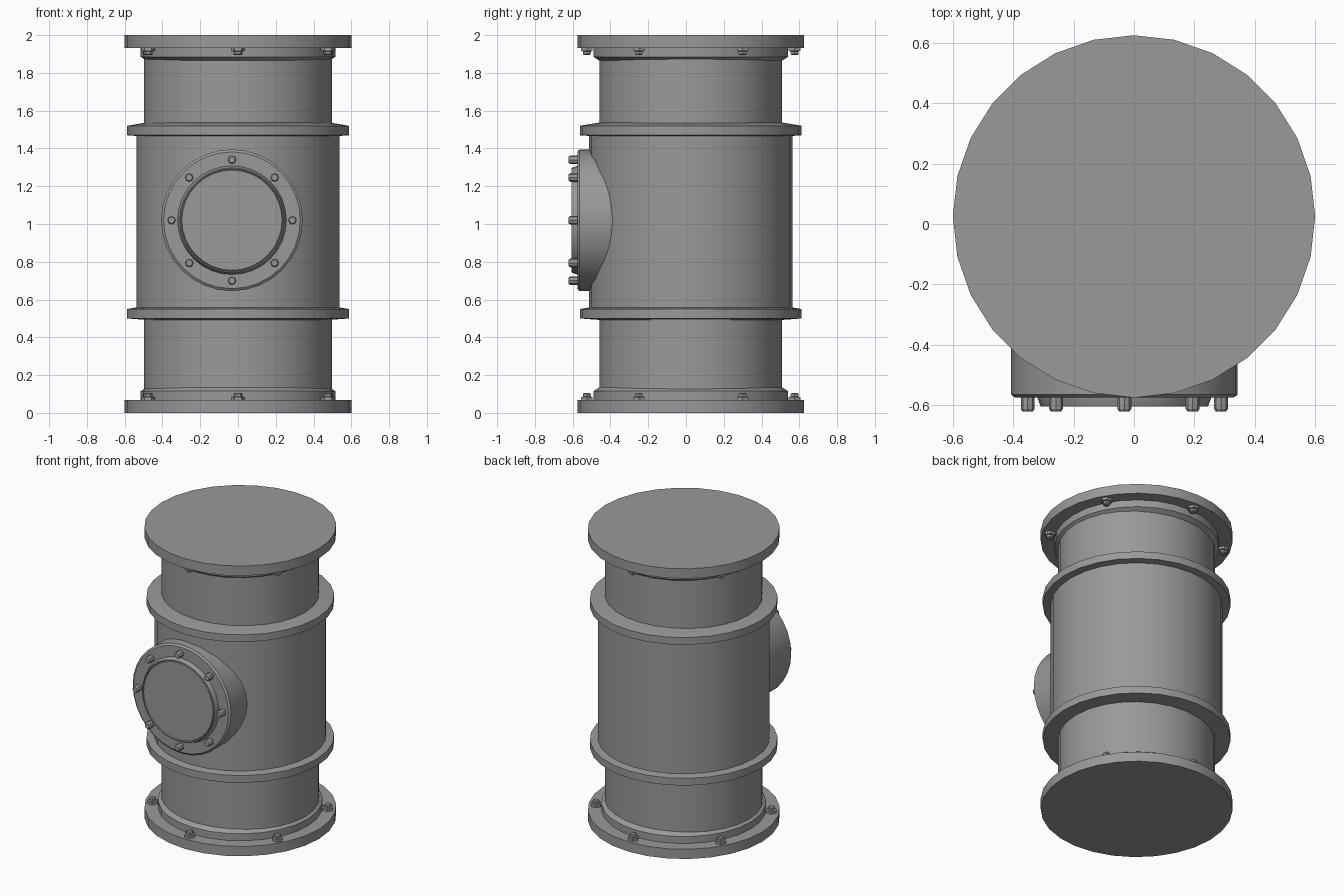
import bpy, bmesh
from math import sin, cos, pi, radians
from mathutils import Matrix

if "Cube" in bpy.data.objects:
    bpy.data.objects.remove(bpy.data.objects["Cube"])

CENTRE = Matrix.Translation((0, 0.025, 0))

# Dark grey cast metal
metal = bpy.data.materials.new("dark_metal")
metal.diffuse_color = (0.32, 0.32, 0.32, 1)
metal.use_nodes = True
metal.node_tree.nodes["Principled BSDF"].inputs["Base Color"].default_value = metal.diffuse_color


def lathe(name, profile, sides, matrix=CENTRE):
    """Revolve (radius, height) points around z; both ends are capped."""
    bm = bmesh.new()
    rings = [[bm.verts.new((r * cos(2 * pi * i / sides), r * sin(2 * pi * i / sides), z))
              for i in range(sides)] for r, z in profile]
    for a, b in zip(rings, rings[1:]):
        for i in range(sides):
            j = (i + 1) % sides
            bm.faces.new((a[i], a[j], b[j], b[i]))
    bm.faces.new(rings[0])
    bm.faces.new(rings[-1])
    bm.transform(matrix)
    bmesh.ops.recalc_face_normals(bm, faces=bm.faces[:])
    mesh = bpy.data.meshes.new(name)
    bm.to_mesh(mesh)
    bm.free()
    mesh.materials.append(metal)
    obj = bpy.data.objects.new(name, mesh)
    bpy.context.collection.objects.link(obj)
    return obj


# Main barrel and the narrower, slightly oval pipe running through it
lathe("pipe", [(0.493, 0.03), (0.493, 1.97)], 28, CENTRE @ Matrix.Diagonal((1.008, 0.98, 1, 1)))
lathe("barrel", [(0.538, 0.53), (0.538, 1.5)], 28)

# Bevelled bands at both ends of the barrel
for name, z in (("lower_band", 0.53), ("upper_band", 1.5)):
    lathe(name, [(0.48, z - 0.038), (0.587, z - 0.03),
                 (0.587, z + 0.02), (0.48, z + 0.038)], 28)

# End flanges with collar and six bolts, the top one mirrored
flip = Matrix.Translation((0, 0, 2)) @ Matrix.Scale(-1, 4, (0, 0, 1))
for end, m in (("bottom", CENTRE), ("top", CENTRE @ flip)):
    lathe(end + "_flange", [(0.6, 0), (0.6, 0.067)], 28, m)
    lathe(end + "_collar", [(0.515, 0.05), (0.515, 0.115), (0.485, 0.135)], 28, m)
    for k in range(6):
        a = radians(30 + 60 * k)
        lathe(f"{end}_bolt_{k}", [(0.036, 0.06), (0.036, 0.084), (0.024, 0.086),
                                  (0.024, 0.1), (0.018, 0.106)], 6,
              m @ Matrix.Translation((0.55 * cos(a), 0.55 * sin(a), 0)))

# Inspection hatch on the front: local z points to -y
hatch = Matrix.Translation((-0.032, 0, 1.02)) @ Matrix.Rotation(pi / 2, 4, 'X')
lathe("hatch_neck", [(0.375, 0.2), (0.375, 0.565), (0.362, 0.575)], 32, hatch)
lathe("hatch_cover", [(0.29, 0.55), (0.288, 0.575), (0.277, 0.605), (0.272, 0.605),
                      (0.27, 0.596), (0.268, 0.596), (0.265, 0.604)], 32, hatch)
for k in range(8):
    a = 2 * pi * k / 8
    lathe(f"hatch_bolt_{k}", [(0.023, 0.56), (0.023, 0.612), (0.017, 0.621)], 8,
          hatch @ Matrix.Translation((0.32 * cos(a), 0.32 * sin(a), 0)))

# Smooth the round walls, keep the rims sharp
for obj in bpy.context.collection.objects:
    obj.select_set(True)
    bpy.context.view_layer.objects.active = obj
bpy.ops.object.shade_smooth_by_angle(angle=radians(30))
